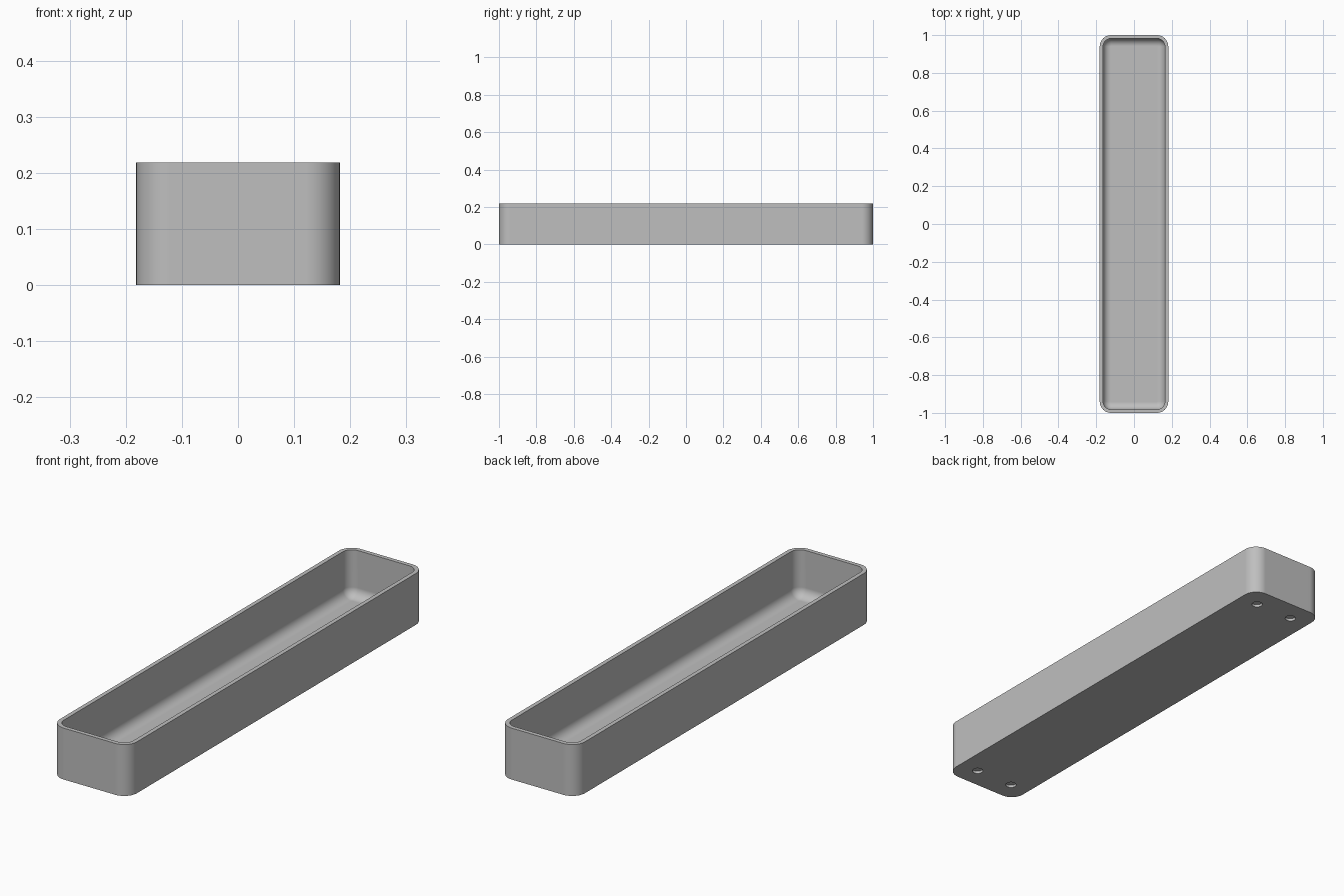
import bpy
import bmesh
from math import sin, cos, pi

WIDTH, LENGTH, HEIGHT = 0.363, 2.0, 0.219
CORNER, WALL, FLOOR, FILLET = 0.06, 0.018, 0.02, 0.04
HOLE_X, HOLE_Y, HOLE_R, HOLE_DEPTH = 0.091, 0.909, 0.022, 0.011
STEPS = 10

if "Cube" in bpy.data.objects:
    bpy.data.objects.remove(bpy.data.objects["Cube"], do_unlink=True)

grey = bpy.data.materials.new("plain grey")
grey.use_nodes = True
colour = (0.52, 0.52, 0.52, 1)
grey.diffuse_color = colour
grey.node_tree.nodes["Principled BSDF"].inputs["Base Color"].default_value = colour


def rounded_ring(bm, inset, z):
    """Ring of vertices around a rounded rectangle, shrunk by inset."""
    radius = CORNER - inset
    cx, cy = WIDTH / 2 - CORNER, LENGTH / 2 - CORNER
    ring = []
    for quarter, (sx, sy) in enumerate([(1, 1), (-1, 1), (-1, -1), (1, -1)]):
        for i in range(STEPS + 1):
            a = (quarter + i / STEPS) * pi / 2
            ring.append(bm.verts.new((sx * cx + radius * cos(a),
                                      sy * cy + radius * sin(a), z)))
    return ring


# Tray: outer wall, flat rim, inner wall, then a fillet down to the floor
profile = [(0, 0), (0, HEIGHT), (WALL, HEIGHT)]
for i in range(STEPS + 1):
    a = i / STEPS * pi / 2
    profile.append((WALL + FILLET * (1 - cos(a)), FLOOR + FILLET * (1 - sin(a))))

bm = bmesh.new()
rings = [rounded_ring(bm, inset, z) for inset, z in profile]
for lower, upper in zip(rings, rings[1:]):
    n = len(lower)
    for i in range(n):
        j = (i + 1) % n
        bm.faces.new((lower[i], lower[j], upper[j], upper[i]))
bm.faces.new(rings[0])
bm.faces.new(rings[-1])
bmesh.ops.recalc_face_normals(bm, faces=bm.faces)
mesh = bpy.data.meshes.new("tray")
bm.to_mesh(mesh)
bm.free()
mesh.materials.append(grey)
tray = bpy.data.objects.new("tray", mesh)
bpy.context.collection.objects.link(tray)
bpy.context.view_layer.objects.active = tray

# Four shallow round recesses in the underside
for sx in (-1, 1):
    for sy in (-1, 1):
        bpy.ops.mesh.primitive_cylinder_add(vertices=32, radius=HOLE_R,
                                            depth=HOLE_DEPTH * 2,
                                            location=(sx * HOLE_X, sy * HOLE_Y, 0))
        cutter = bpy.context.object
        cutter.name = "recess_cutter"
        cutter.hide_render = True
        cutter.data.materials.append(grey)
        cut = tray.modifiers.new("recess", 'BOOLEAN')
        cut.operation = 'DIFFERENCE'
        cut.solver = 'EXACT'
        cut.object = cutter
        bpy.context.view_layer.objects.active = tray
        bpy.ops.object.modifier_apply(modifier=cut.name)
        bpy.data.objects.remove(cutter, do_unlink=True)

# Smooth curves, crisp rim and flat walls
bpy.ops.object.select_all(action='DESELECT')
tray.select_set(True)
bpy.context.view_layer.objects.active = tray
bpy.ops.object.shade_smooth_by_angle(angle=pi / 6)
weighted = tray.modifiers.new("flat walls", 'WEIGHTED_NORMAL')
weighted.keep_sharp = True
